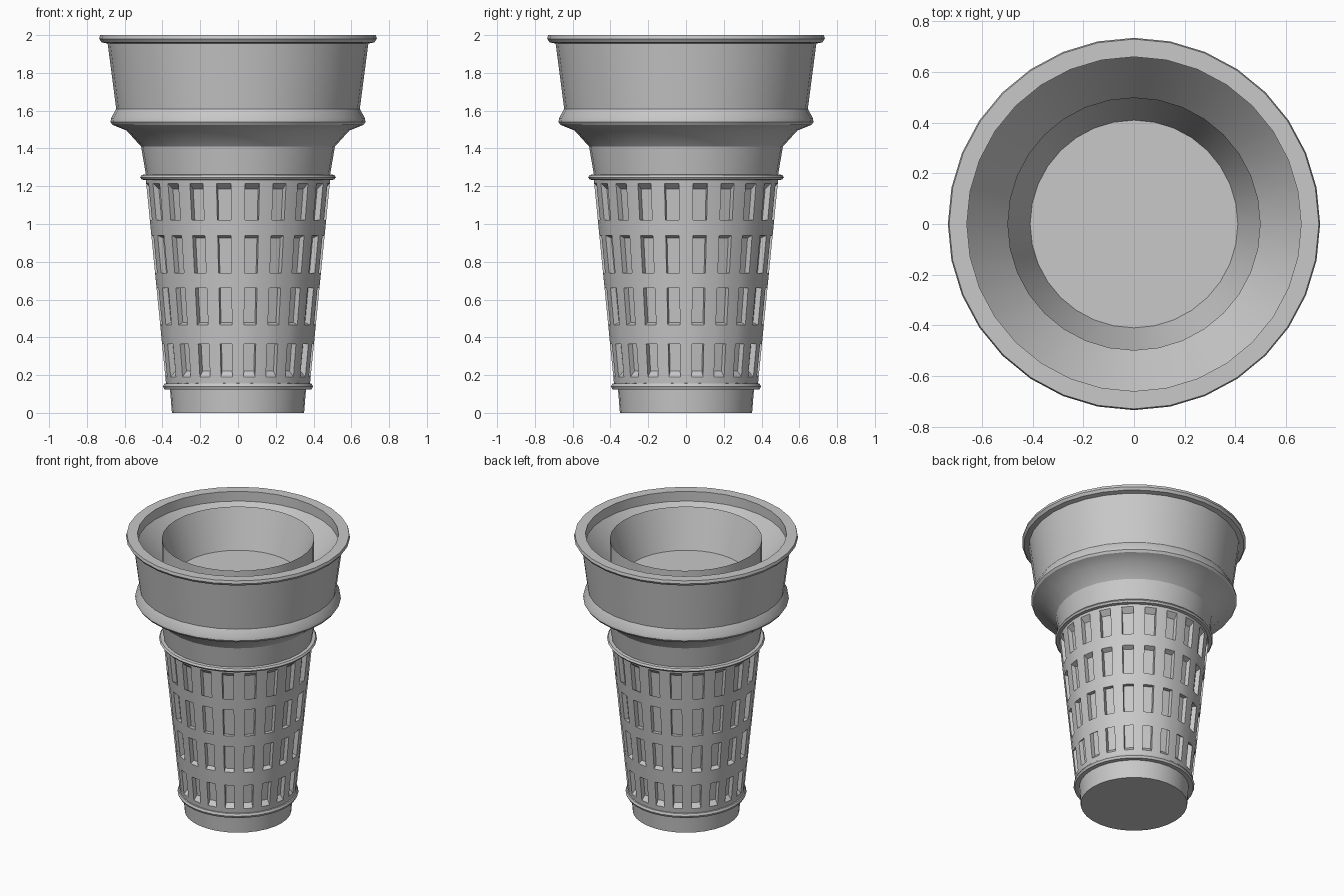
import bpy, bmesh, math

cube = bpy.data.objects.get("Cube")
if cube:
    bpy.data.objects.remove(cube)

# Single wafer colour
wafer = bpy.data.materials.new("wafer_grey")
wafer.use_nodes = True
COLOUR = (0.58, 0.58, 0.58, 1)
wafer.diffuse_color = COLOUR
wafer.node_tree.nodes["Principled BSDF"].inputs["Base Color"].default_value = COLOUR


def ring(bm, radius, z, sides, turn):
    step = math.tau / sides
    return [bm.verts.new((radius * math.cos(turn + i * step),
                          radius * math.sin(turn + i * step), z)) for i in range(sides)]


def lathe(bm, profile, sides, turn=0.0):
    """Revolve (radius, z) points; returns the faces as bands[level][segment]."""
    rings = [ring(bm, r, z, sides, turn) for r, z in profile]
    bands = []
    for low, high in zip(rings, rings[1:]):
        bands.append([bm.faces.new((low[i], low[(i + 1) % sides],
                                    high[(i + 1) % sides], high[i])) for i in range(sides)])
    return rings, bands


def finish(bm, name, angle):
    bmesh.ops.recalc_face_normals(bm, faces=bm.faces)
    mesh = bpy.data.meshes.new(name)
    bm.to_mesh(mesh)
    bm.free()
    obj = bpy.data.objects.new(name, mesh)
    mesh.materials.append(wafer)
    bpy.context.collection.objects.link(obj)
    bpy.ops.object.select_all(action='DESELECT')
    obj.select_set(True)
    bpy.context.view_layer.objects.active = obj
    bpy.ops.object.shade_smooth_by_angle(angle=math.radians(angle))
    return obj


def turned_part(name, profile):
    bm = bmesh.new()
    rings, _ = lathe(bm, profile, 32)
    bm.faces.new(rings[0])
    bm.faces.new(rings[-1])
    return finish(bm, name, 30)


# Foot with its lower bead
turned_part("foot", [(0.35, 0), (0.36, 0.125), (0.39, 0.125), (0.397, 0.14),
                     (0.39, 0.155), (0.37, 0.16)])

# Upper bead, neck, flared shoulder, cup wall, rolled rim and inner cup
turned_part("upper_cup", [
    (0.47, 1.23), (0.51, 1.235), (0.518, 1.247), (0.51, 1.26), (0.488, 1.262),
    (0.513, 1.41), (0.59, 1.495), (0.665, 1.525), (0.675, 1.54), (0.672, 1.56),
    (0.645, 1.61), (0.69, 1.955), (0.722, 1.962), (0.735, 1.98), (0.73, 2.0),
    (0.66, 2.0), (0.66, 1.93), (0.5, 1.72), (0.5, 1.965), (0.41, 1.69)])

# Tapered sleeve: every other panel in every other band is a sunken pocket
LEVELS = [0.15, 0.19, 0.365, 0.465, 0.66, 0.74, 0.94, 1.02, 1.215, 1.24]
bm = bmesh.new()
sleeve = [(0.382 + 0.108 * (z - 0.15) / 1.09, z) for z in LEVELS]
_, bands = lathe(bm, sleeve, 40, math.radians(4.5))
panels = [face for band in bands[1::2] for face in band[::2]]
pockets = bmesh.ops.extrude_discrete_faces(bm, faces=panels)["faces"]
for face in pockets:
    for v in face.verts:
        v.co.x *= 0.93
        v.co.y *= 0.93
        v.co.z = 0.7 + (v.co.z - 0.7) * 0.94
finish(bm, "pocketed_sleeve", 30)
